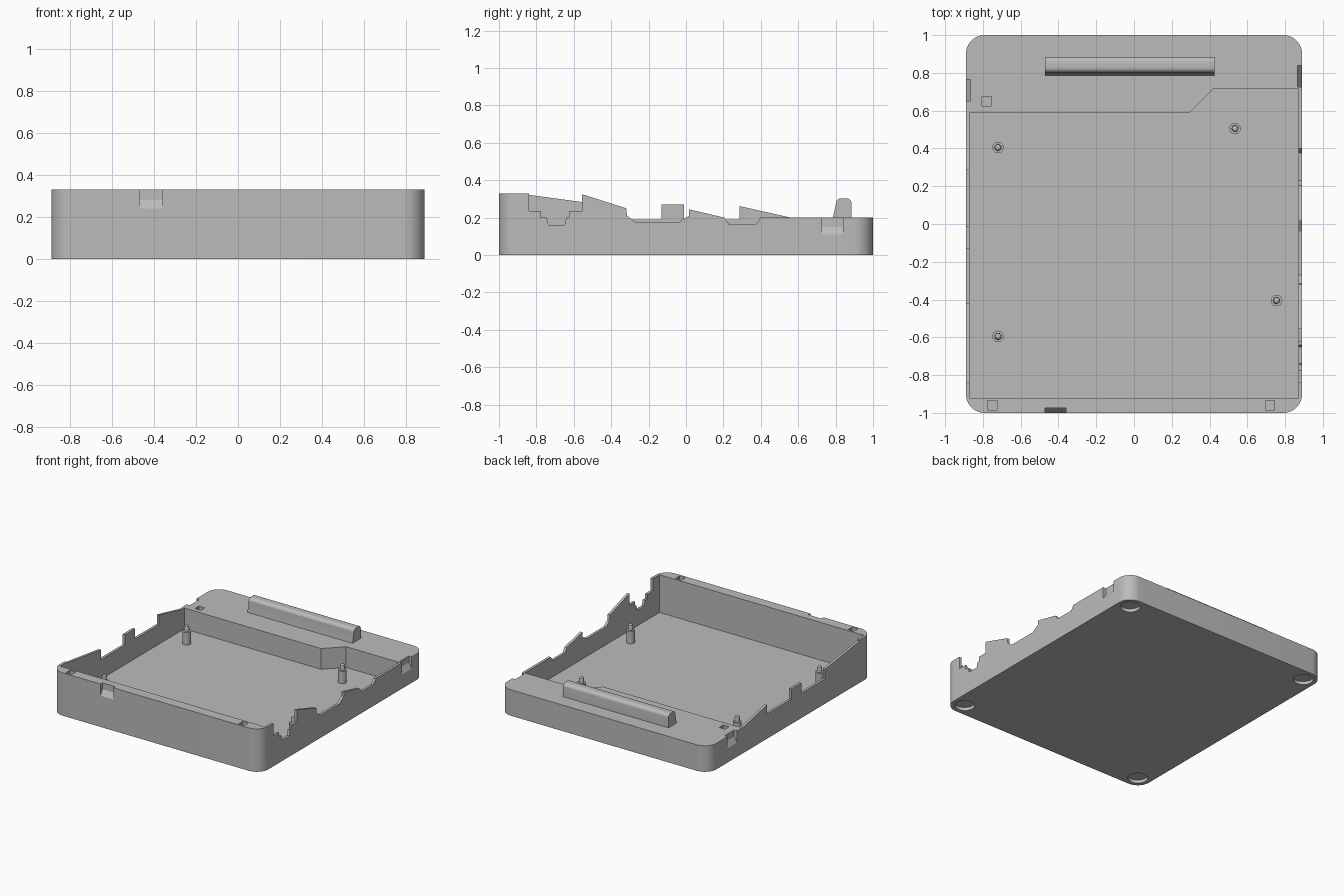
import bpy, bmesh, math
from mathutils import Matrix

cube = bpy.data.objects.get("Cube")
if cube:
    bpy.data.objects.remove(cube, do_unlink=True)

grey = bpy.data.materials.new("plain_grey")
grey.use_nodes = True
grey.diffuse_color = (0.5, 0.5, 0.5, 1)
grey.node_tree.nodes["Principled BSDF"].inputs["Base Color"].default_value = grey.diffuse_color


def finish(name, bm):
    bmesh.ops.recalc_face_normals(bm, faces=bm.faces)
    mesh = bpy.data.meshes.new(name)
    bm.to_mesh(mesh)
    bm.free()
    mesh.materials.append(grey)
    obj = bpy.data.objects.new(name, mesh)
    bpy.context.collection.objects.link(obj)
    return obj


def prism(name, points, axis, low, high):
    """Extrude a 2D outline along an axis between two positions."""
    place = {"x": lambda a, b, h: (h, a, b),
             "y": lambda a, b, h: (a, h, b),
             "z": lambda a, b, h: (a, b, h)}[axis]
    bm = bmesh.new()
    ends = [[bm.verts.new(place(a, b, h)) for a, b in points] for h in (low, high)]
    for ring in ends:
        bm.faces.new(ring)
    for i in range(len(points)):
        j = (i + 1) % len(points)
        bm.faces.new((ends[0][i], ends[0][j], ends[1][j], ends[1][i]))
    return finish(name, bm)


def rounded_rect(hx, hy, radius, steps=12):
    points = []
    for k, (sx, sy) in enumerate([(1, 1), (-1, 1), (-1, -1), (1, -1)]):
        for i in range(steps + 1):
            a = math.pi / 2 * (k + i / steps)
            points.append((sx * (hx - radius) + radius * math.cos(a),
                           sy * (hy - radius) + radius * math.sin(a)))
    return points


def lathe(name, profile, x, y, steps=32):
    """Revolve a radius/height profile about a vertical axis."""
    bm = bmesh.new()
    verts = [bm.verts.new((r, 0, z)) for r, z in profile]
    edges = [bm.edges.new(pair) for pair in zip(verts, verts[1:])]
    bmesh.ops.spin(bm, geom=verts + edges, axis=(0, 0, 1), cent=(0, 0, 0),
                   angle=2 * math.pi, steps=steps)
    bmesh.ops.remove_doubles(bm, verts=bm.verts, dist=0.0001)
    bmesh.ops.transform(bm, matrix=Matrix.Translation((x, y, 0)), verts=bm.verts)
    return finish(name, bm)


def select(obj):
    bpy.ops.object.select_all(action="DESELECT")
    obj.select_set(True)
    bpy.context.view_layer.objects.active = obj


def cut(obj, cutter):
    mod = obj.modifiers.new("cut", "BOOLEAN")
    mod.operation = "DIFFERENCE"
    mod.solver = "EXACT"
    mod.object = cutter
    select(obj)
    bpy.ops.object.modifier_apply(modifier=mod.name)
    bpy.data.objects.remove(cutter, do_unlink=True)


def smooth(obj):
    select(obj)
    bpy.ops.object.shade_smooth_by_angle(angle=math.radians(30))


HX, HY, TOP, DECK, FLOOR = 0.89, 1.0, 0.33, 0.2, 0.04

# Case block with rounded vertical corners
case = prism("case_shell", rounded_rect(HX, HY, 0.1), "z", 0, TOP)

# Stepped upper edges of the two side walls, cut down to the rear deck
left_edge = [(-0.84, 0.235), (-0.775, 0.235), (-0.775, DECK), (-0.745, DECK),
             (-0.735, 0.16), (-0.65, 0.16), (-0.64, DECK), (-0.625, DECK),
             (-0.625, 0.235), (-0.555, 0.235), (-0.555, 0.325), (-0.32, 0.25),
             (-0.315, 0.21), (-0.27, 0.175), (-0.04, 0.175), (0.015, 0.21),
             (0.015, 0.245), (0.205, DECK), (0.23, 0.165), (0.375, 0.165),
             (0.4, DECK)]
right_edge = [(-0.84, 0.322), (-0.42, 0.265), (-0.42, 0.19), (-0.13, 0.19),
              (-0.13, 0.27), (-0.01, 0.27), (-0.01, 0.19), (0.285, 0.19),
              (0.285, 0.262), (0.56, DECK)]
for edge, low, high in ((left_edge, 0, 1), (right_edge, -1, 0)):
    outline = edge + [(1.1, DECK), (1.1, 0.5), (-0.84, 0.5)]
    cut(case, prism("edge_cutter", outline, "x", low, high))

# Main pocket with its angled rear step
pocket = [(-0.87, -0.92), (0.87, -0.92), (0.87, 0.715), (0.42, 0.715),
          (0.295, 0.59), (-0.87, 0.59)]
cut(case, prism("pocket_cutter", pocket, "z", FLOOR, 0.6))


# Latch notches with a sloped lower lip
def notch(side, face, top, axis, low, high):
    inner, outer = side * (face - 0.025), side * (face + 0.05)
    outline = [(side * face, top - 0.09), (inner, top - 0.05), (inner, top + 0.2),
               (outer, top + 0.2), (outer, top - 0.09)]
    if axis == "y":
        cut(case, prism("notch_cutter", outline, "y", low, high))
    else:
        cut(case, prism("notch_cutter", outline, "x", low, high))


notch(1, HX, DECK, "y", 0.725, 0.84)
notch(-1, HX, DECK, "y", 0.65, 0.765)
notch(-1, HY, TOP, "x", -0.47, -0.36)

# Small square sockets in the rim and deck
for x, y, top in ((-0.78, 0.65, DECK), (-0.75, -0.96, TOP), (0.72, -0.96, TOP)):
    h = 0.025
    square = [(x - h, y - h), (x + h, y - h), (x + h, y + h), (x - h, y + h)]
    cut(case, prism("socket_cutter", square, "z", top - 0.05, top + 0.1))

# Round foot recesses underneath
for x in (-0.79, 0.79):
    for y in (-0.9, 0.9):
        recess = [(0, -0.05), (0.07, -0.05), (0.07, 0.025), (0, 0.025)]
        cut(case, lathe("recess_cutter", recess, x, y))
smooth(case)

# Mounting posts with a narrow rounded pin
post = [(0, FLOOR - 0.005), (0.03, FLOOR - 0.005), (0.03, 0.135), (0.018, 0.135),
        (0.018, 0.165), (0.015, 0.174), (0.008, 0.179), (0, 0.18)]
for i, (x, y) in enumerate([(-0.72, 0.405), (0.535, 0.505), (0.755, -0.405), (-0.72, -0.595)]):
    smooth(lathe("mounting_post_%d" % (i + 1), post, x, y))

# Raised rear bar: sloped front, rounded crown, upright back
bar = [(0.785, DECK - 0.005), (0.785, DECK), (0.802, 0.275)]
for cy, r, start, end in ((0.828, 0.027, 170, 90), (0.858, 0.027, 90, 0)):
    for i in range(7):
        a = math.radians(start + (end - start) * i / 6)
        bar.append((cy + r * math.cos(a), 0.276 + r * math.sin(a)))
bar.append((0.885, DECK - 0.005))
smooth(prism("rear_bar", bar, "x", -0.47, 0.425))
